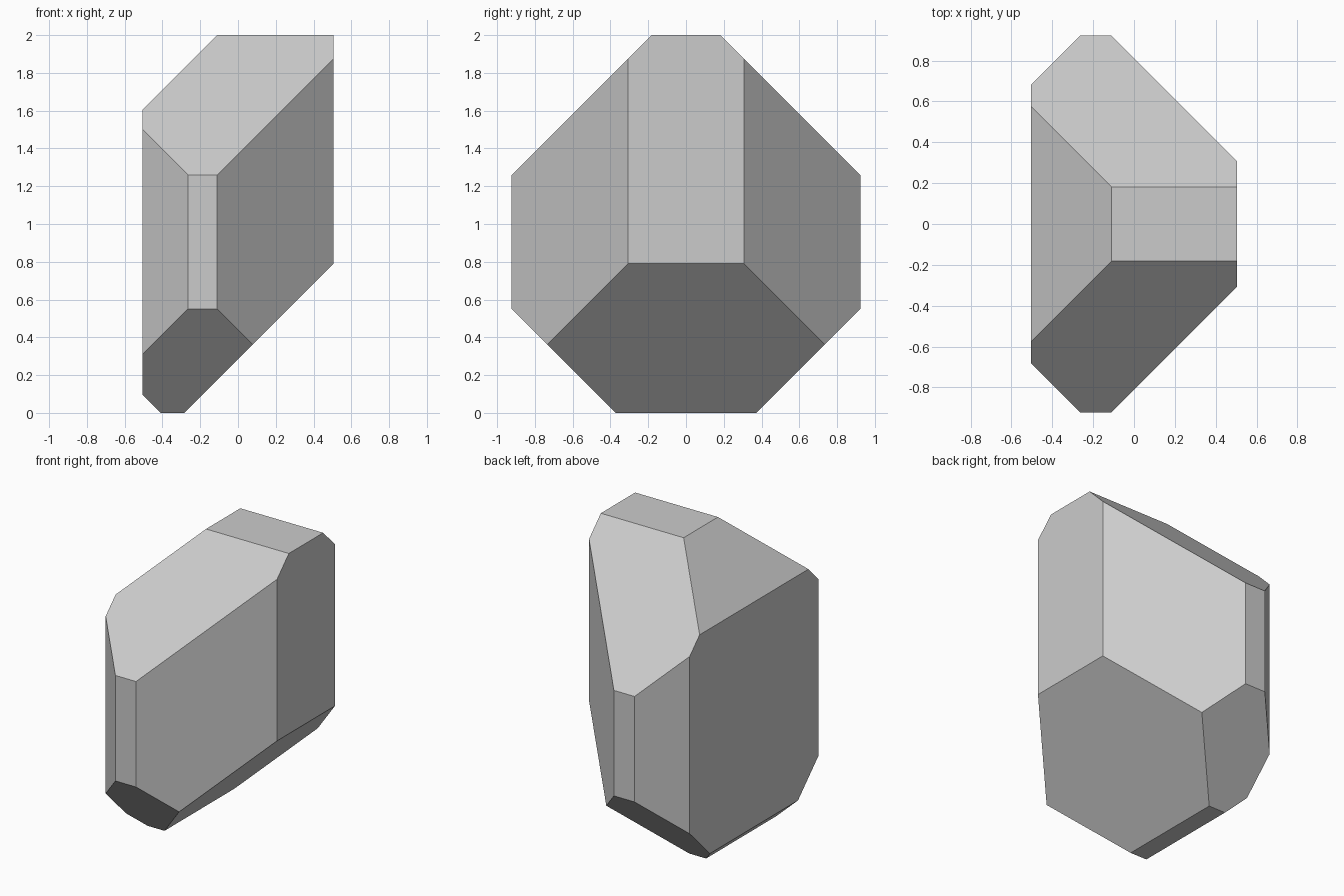
import bpy, bmesh
from mathutils import Vector

if "Cube" in bpy.data.objects:
    bpy.data.objects.remove(bpy.data.objects["Cube"])

HX, HY, TOP = 0.505, 0.923, 2.0

# Block the crystal is cut from
bm = bmesh.new()
bmesh.ops.create_cube(bm, size=1)
bmesh.ops.scale(bm, vec=(2 * HX, 2 * HY, TOP), verts=bm.verts)
bmesh.ops.translate(bm, vec=(0, 0, TOP / 2), verts=bm.verts)


def chamfer(normal, d):
    """Cut away everything where normal . p > d and cap the cut."""
    n = Vector(normal)
    cut = bmesh.ops.bisect_plane(
        bm, geom=bm.verts[:] + bm.edges[:] + bm.faces[:], dist=1e-5,
        plane_co=n * d / n.length_squared, plane_no=n, clear_outer=True)
    edges = [e for e in cut["geom_cut"] if isinstance(e, bmesh.types.BMEdge)]
    bmesh.ops.contextual_create(bm, geom=edges)


# Facets mirrored front to back
for s in (-1, 1):
    chamfer((1, s, 0), 0.812)     # right upright facet
    chamfer((-1, s, 0), 1.187)    # left upright facet
    chamfer((0, s, 1), 2.182)     # upper slope
    chamfer((0, s, -1), 0.372)    # lower slope

# Single facets along the sides
chamfer((-1, 0, 1), 2.11)         # upper left slope
chamfer((1, 0, -1), -0.285)       # large lower right slope
chamfer((-1, 0, -1), 0.41)        # small lower left bevel

bmesh.ops.recalc_face_normals(bm, faces=bm.faces)
mesh = bpy.data.meshes.new("faceted_crystal")
bm.to_mesh(mesh)
bm.free()
bpy.context.collection.objects.link(bpy.data.objects.new("faceted_crystal", mesh))
